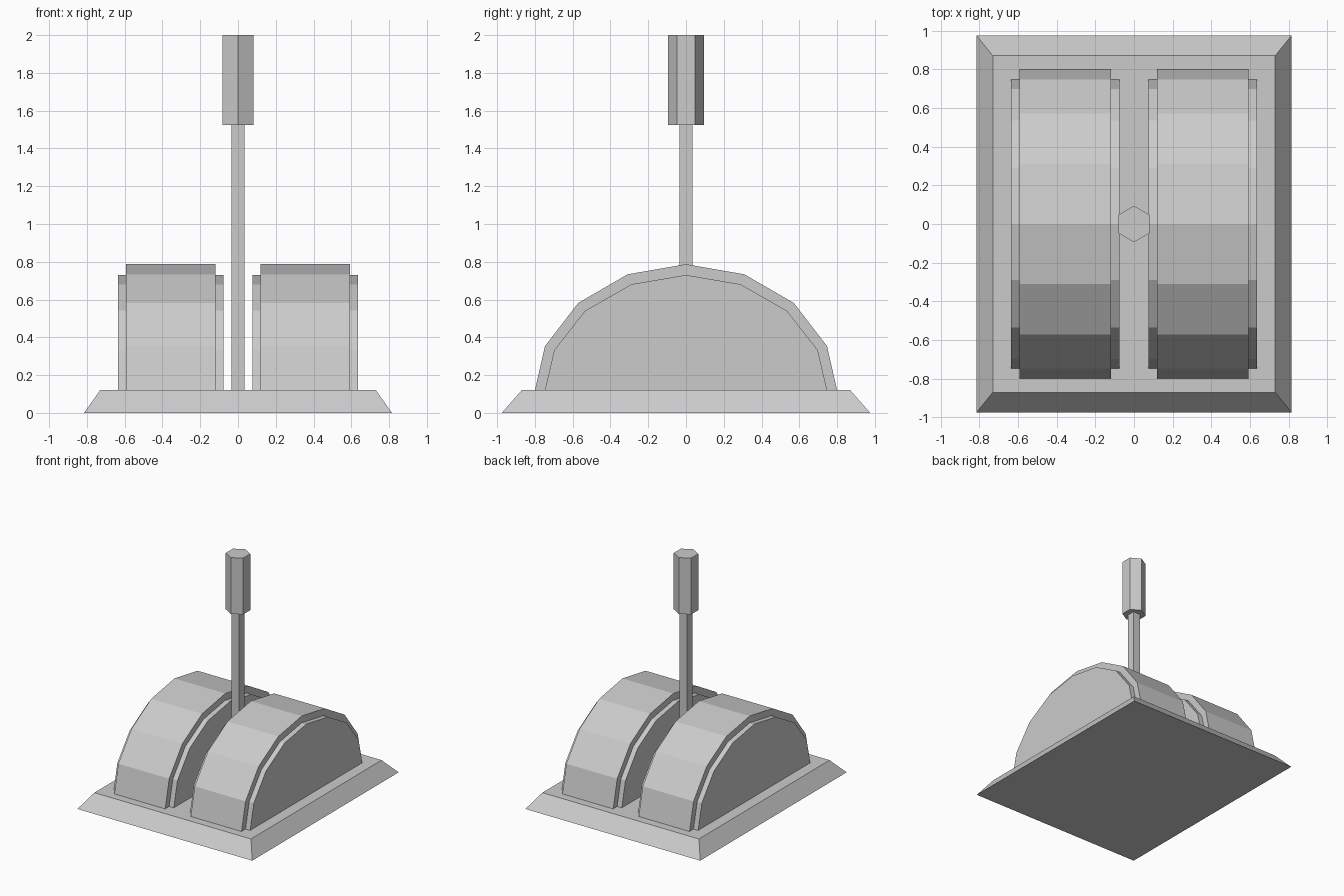
import bpy, bmesh, math

if "Cube" in bpy.data.objects:
    bpy.data.objects.remove(bpy.data.objects["Cube"])


def make_object(name, bm):
    bmesh.ops.recalc_face_normals(bm, faces=bm.faces)
    mesh = bpy.data.meshes.new(name)
    bm.to_mesh(mesh)
    bm.free()
    obj = bpy.data.objects.new(name, mesh)
    bpy.context.collection.objects.link(obj)
    return obj


def loft(name, lower, upper):
    """Closed solid between two matching rings of points."""
    bm = bmesh.new()
    a = [bm.verts.new(p) for p in lower]
    b = [bm.verts.new(p) for p in upper]
    bm.faces.new(a)
    bm.faces.new(b)
    n = len(a)
    for i in range(n):
        j = (i + 1) % n
        bm.faces.new((a[i], a[j], b[j], b[i]))
    return make_object(name, bm)


def rect(hx, hy, z):
    return [(-hx, -hy, z), (hx, -hy, z), (hx, hy, z), (-hx, hy, z)]


def hexagon(r, z):
    angles = [math.radians(90 + 60 * i) for i in range(6)]
    return [(r * math.cos(t), r * math.sin(t), z) for t in angles]


def half_drum(name, x0, x1, ry, rz):
    """Upper half of a 16-sided drum lying along x, sunk into the base."""
    zc = 0.085
    arc = [(ry * math.cos(math.pi * i / 8), zc + rz * math.sin(math.pi * i / 8))
           for i in range(9)]
    return loft(name, [(x0, y, z) for y, z in arc], [(x1, y, z) for y, z in arc])


# Sloped base plate
loft("base_plate", rect(0.815, 0.975, 0), rect(0.73, 0.87, 0.12))

# Two half drums, each a wide core with a raised outer band
for side, cx in (("left", -0.356), ("right", 0.356)):
    half_drum(side + "_drum_core", cx - 0.28, cx + 0.28, 0.755, 0.645)
    half_drum(side + "_drum_band", cx - 0.237, cx + 0.237, 0.808, 0.702)

# Lever shaft and six-sided grip
loft("lever_shaft", rect(0.035, 0.035, 0.1), rect(0.035, 0.035, 1.54))
loft("lever_grip", hexagon(0.094, 1.525), hexagon(0.094, 2.0))
